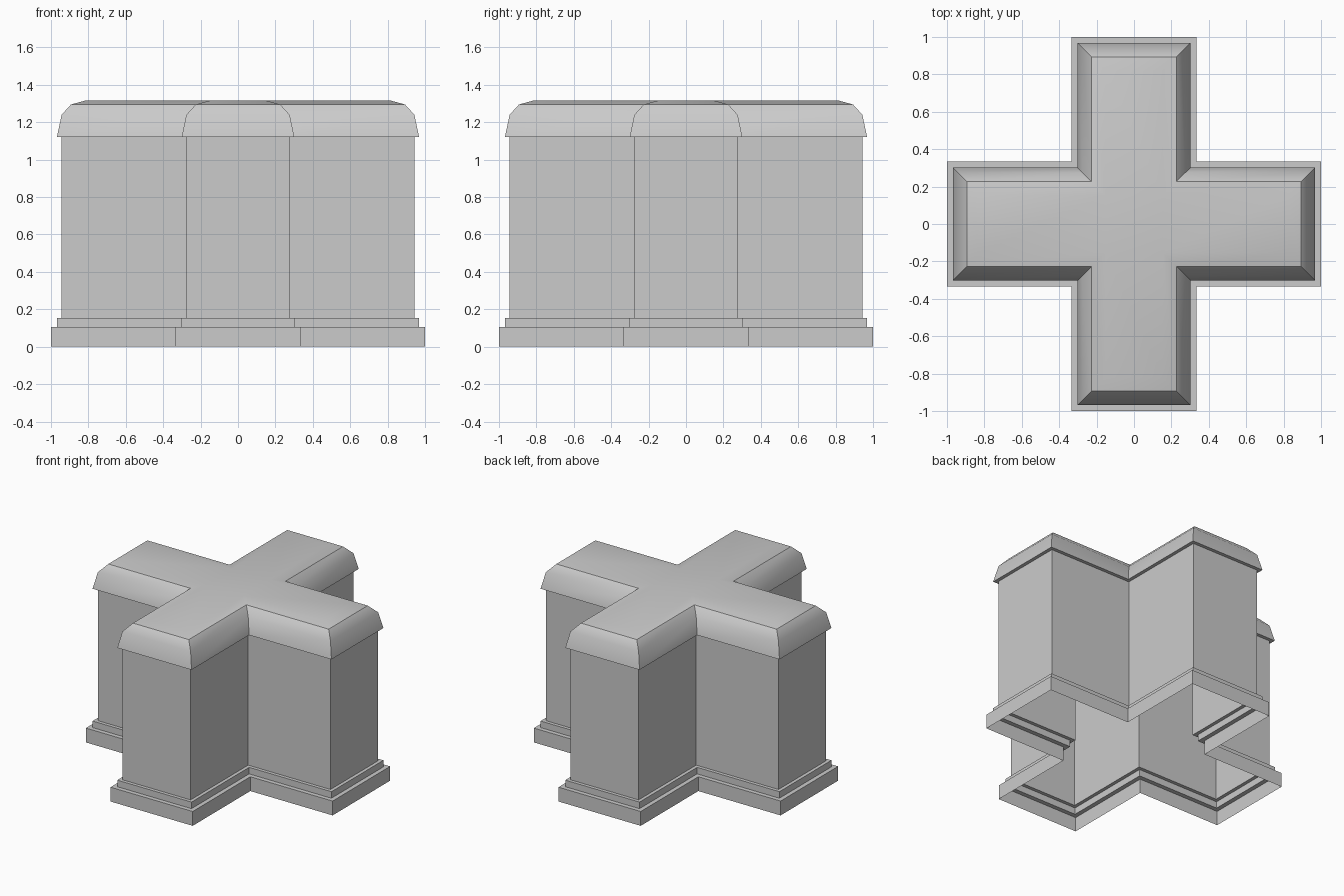
import bpy
import bmesh

if "Cube" in bpy.data.objects:
    bpy.data.objects.remove(bpy.data.objects["Cube"])

ARM = 1.0      # arm half length at the base
HALF = 0.333   # arm half width at the base


def cross_ring(inset):
    """Twelve corners of a plus-shaped outline, counter-clockwise."""
    a, h = ARM - inset, HALF - inset
    points = []
    x, y = [a, h, h], [h, h, a]
    for _ in range(4):
        points += list(zip(x, y))
        x, y = [-v for v in y], x
    return points


def loft(name, profile, cap_top=False, smooth=False):
    """Skin a plus-shaped shell through (inset, z) steps."""
    bm = bmesh.new()
    rings = [[bm.verts.new((x, y, z)) for x, y in cross_ring(inset)]
             for inset, z in profile]
    for low, high in zip(rings, rings[1:]):
        for i in range(12):
            j = (i + 1) % 12
            bm.faces.new((low[i], low[j], high[j], high[i]))
    if cap_top:
        # four arm tops around a central square
        top = rings[-1]
        bm.faces.new([top[i] for i in (1, 4, 7, 10)])
        for i in range(1, 12, 3):
            bm.faces.new([top[(i + k) % 12] for k in range(4)])
    mesh = bpy.data.meshes.new(name)
    bm.to_mesh(mesh)
    bm.free()
    obj = bpy.data.objects.new(name, mesh)
    bpy.context.collection.objects.link(obj)
    if smooth:
        bpy.ops.object.select_all(action='DESELECT')
        obj.select_set(True)
        bpy.context.view_layer.objects.active = obj
        bpy.ops.object.shade_smooth_by_angle(angle=0.559)
    return obj


# stepped plinth, open underneath
loft("plinth", [(0, 0), (0, 0.105), (0.032, 0.105), (0.032, 0.153), (0.057, 0.153)])

# upright walls
loft("walls", [(0.057, 0.153), (0.057, 1.122)])

# overhanging rounded cap
loft("rounded_cap", [(0.057, 1.122), (0.032, 1.122), (0.057, 1.24),
                     (0.107, 1.295), (0.18, 1.315)], cap_top=True, smooth=True)
